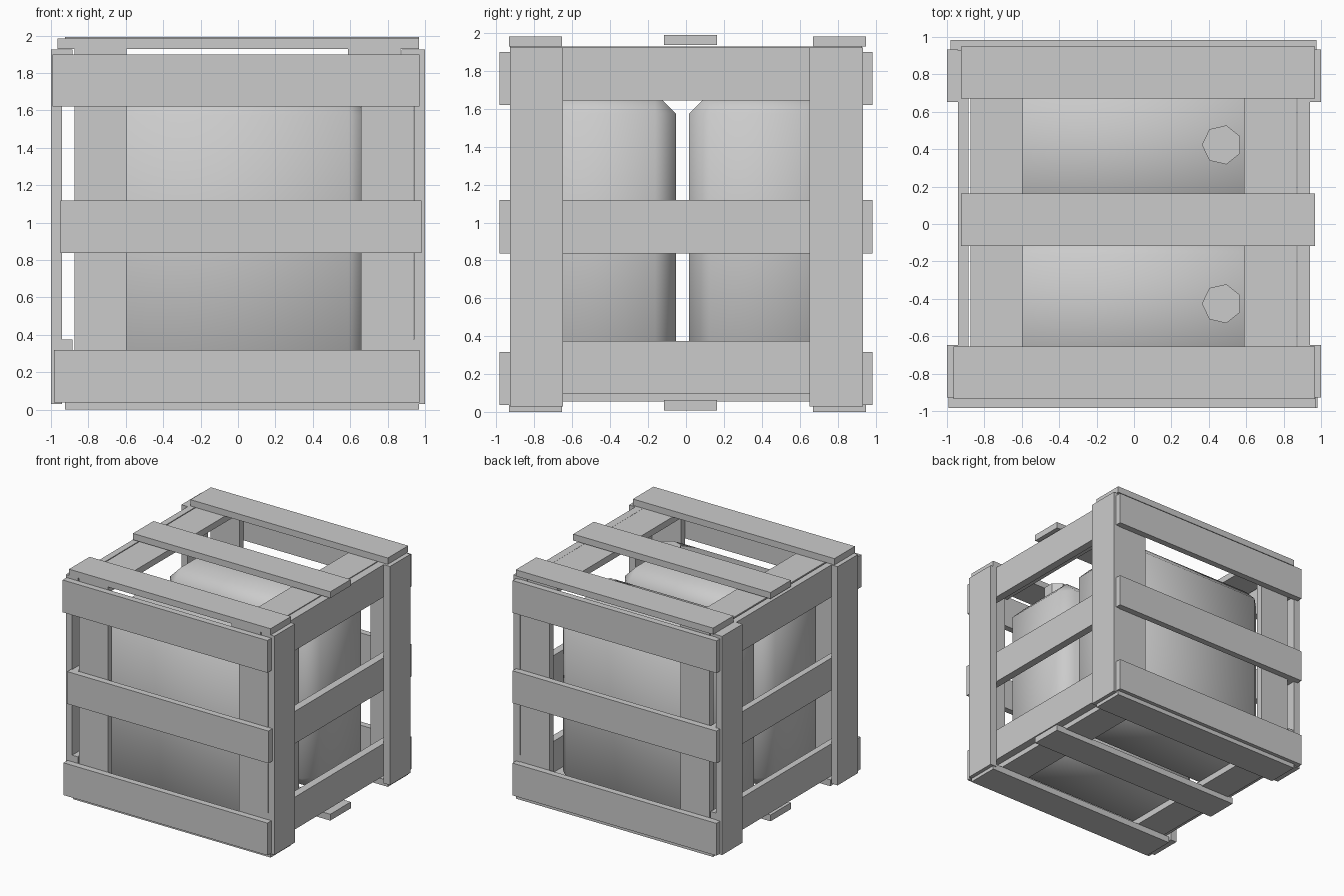
import bpy
import bmesh
import math
from mathutils import Matrix, Vector

default_cube = bpy.data.objects.get("Cube")
if default_cube:
    bpy.data.objects.remove(default_cube, do_unlink=True)

# One plain grey for everything
grey = bpy.data.materials.new("plain_grey")
grey.use_nodes = True
colour = (0.6, 0.6, 0.6, 1)
grey.diffuse_color = colour
grey.node_tree.nodes["Principled BSDF"].inputs["Base Color"].default_value = colour

WIDTH = 0.28    # board width
THICK = 0.055   # board thickness


def add_object(name, bm, smooth=False):
    mesh = bpy.data.meshes.new(name)
    bm.normal_update()
    bm.to_mesh(mesh)
    bm.free()
    mesh.materials.append(grey)
    for polygon in mesh.polygons:
        polygon.use_smooth = smooth
    obj = bpy.data.objects.new(name, mesh)
    bpy.context.collection.objects.link(obj)
    return obj


def box_mesh(low, high):
    low, high = Vector(low), Vector(high)
    bm = bmesh.new()
    place = Matrix.Translation((low + high) / 2) @ Matrix.Diagonal((*(high - low), 1))
    bmesh.ops.create_cube(bm, size=1, matrix=place)
    return bm


def board(name, low, high):
    add_object(name, box_mesh(low, high))


# Front and back panels: outer rails along x, inner uprights
levels = {"bottom": 0.038, "middle": 0.838, "top": 1.62}
front_spans = {"bottom": (-0.985, 0.97), "middle": (-0.95, 0.98), "top": (-0.993, 0.97)}
for side, outer, inner in (("front", -0.983, -0.928), ("back", 0.928, 0.873)):
    for level, z in levels.items():
        left, right = front_spans[level] if side == "front" else (-0.98, 0.975)
        board(f"{side}_{level}_rail", (left, outer, z), (right, outer + THICK, z + WIDTH))
    for hand, x in (("right", -0.875), ("left", 0.657)):
        board(f"{side}_{hand}_upright", (x, inner, 0.1), (x + WIDTH, inner + THICK, 1.88))

# Side panels: outer uprights, inner rails along y
side_levels = {"bottom": 0.095, "middle": 0.838, "top": 1.645}
for side, outer, inner in (("right", -1, -0.94), ("left", 0.94, 0.873)):
    for end, y in (("front", -0.928), ("back", 0.653)):
        board(f"{side}_side_{end}_upright", (outer, y, 0.03), (outer + 0.06, y + WIDTH, 1.925))
    for level, z in side_levels.items():
        thick = THICK if side == "right" else 0.067
        board(f"{side}_side_{level}_rail", (inner, -0.928, z), (inner + thick, 0.928, z + WIDTH))

# Lid and floor: outer slats along x, inner battens along y
rows = {"front": -0.935, "middle": -0.117, "back": 0.67}
for panel, outer, inner in (("lid", 1.928, 1.873), ("floor", 0, 0.055)):
    for row, y in rows.items():
        z = outer + (0.008 if row == "middle" else 0)
        left = -0.965 if (panel, row) == ("lid", "front") else -0.925
        board(f"{panel}_{row}_slat", (left, y, z), (0.967, y + WIDTH, z + THICK))
    for hand, x in (("right", -0.875), ("left", 0.588)):
        board(f"{panel}_{hand}_batten", (x, -0.93, inner), (x + WIDTH, 0.93, inner + THICK))

# Two chamfered cans with seven-sided caps
CHAMFER = 0.11
CAN_TOP = 1.685
for end, y in (("front", -0.833), ("back", 0.016)):
    bm = box_mesh((-0.74, y, 0.11), (0.7, y + 0.78, CAN_TOP))
    bmesh.ops.bevel(bm, geom=bm.edges[:], offset=CHAMFER, segments=1,
                    profile=0.5, affect='EDGES')
    add_object(f"{end}_can", bm, smooth=True)

    bm = bmesh.new()
    place = Matrix.Translation((0.47, y + 0.407, CAN_TOP + 0.05)) @ Matrix.Rotation(math.pi, 4, 'Z')
    bmesh.ops.create_cone(bm, cap_ends=True, segments=7, radius1=0.107,
                          radius2=0.107, depth=0.12, matrix=place)
    # Turn the cap so one corner points toward -x
    corner = min(bm.verts, key=lambda v: v.co.x).co - place.translation
    turn = math.pi - math.atan2(corner.y, corner.x)
    bmesh.ops.rotate(bm, verts=bm.verts, cent=place.translation,
                     matrix=Matrix.Rotation(turn, 3, 'Z'))
    add_object(f"{end}_cap", bm)
